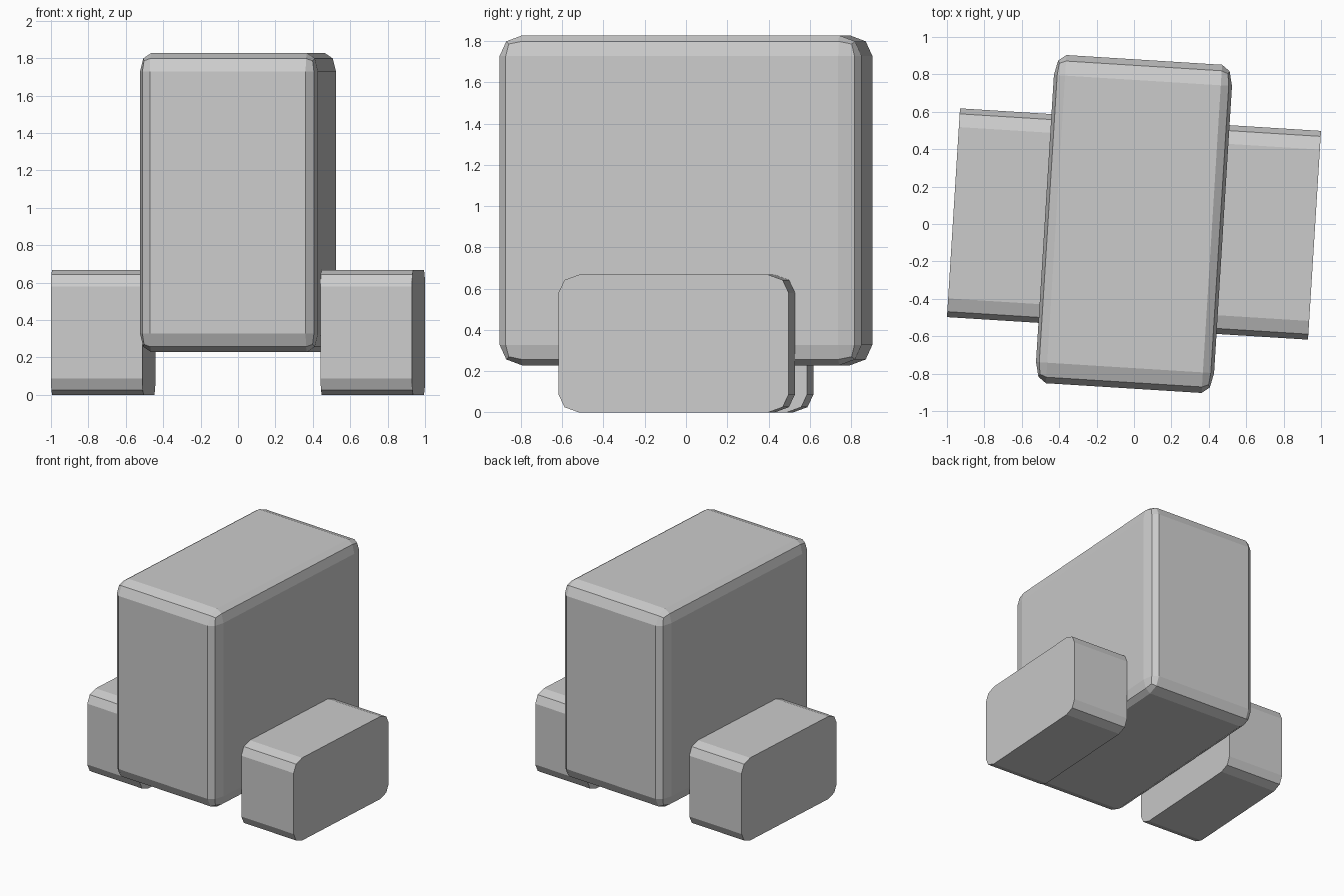
import bpy, bmesh, math
from mathutils import Matrix, Vector

if "Cube" in bpy.data.objects:
    bpy.data.objects.remove(bpy.data.objects["Cube"])

TURN = Matrix.Rotation(math.radians(-3.57), 4, 'Z')  # whole model is turned slightly


def rounded_box(name, centre, size, radii, only_x_edges=False):
    """Box with two-segment rounded edges; radii give the rounding per axis."""
    bm = bmesh.new()
    bmesh.ops.create_cube(bm, size=1)
    # bevel at unit radius, then scale so each axis gets its own radius
    bmesh.ops.scale(bm, vec=[s / r for s, r in zip(size, radii)], verts=bm.verts)
    edges = [e for e in bm.edges
             if not only_x_edges or abs(e.verts[0].co.x - e.verts[1].co.x) > 0.01]
    bmesh.ops.bevel(bm, geom=edges, offset=1, offset_type='OFFSET',
                    segments=2, profile=0.5, affect='EDGES', clamp_overlap=False)
    bmesh.ops.scale(bm, vec=radii, verts=bm.verts)
    bmesh.ops.recalc_face_normals(bm, faces=bm.faces)
    mesh = bpy.data.meshes.new(name)
    bm.to_mesh(mesh)
    bm.free()
    obj = bpy.data.objects.new(name, mesh)
    obj.matrix_world = TURN @ Matrix.Translation(Vector(centre))
    bpy.context.collection.objects.link(obj)
    return obj


# Tall central body, rounded on every edge
rounded_box("body", (0, 0, 1.028), (0.954, 1.758, 1.60), (0.06, 0.11, 0.10))

# Side blocks, rounded only along their length
for side, label in ((-1, "left"), (1, "right")):
    rounded_box(f"{label}_side_block", (side * 0.722, 0, 0.334),
                (0.49, 1.118, 0.668), (1, 0.10, 0.088), only_x_edges=True)
